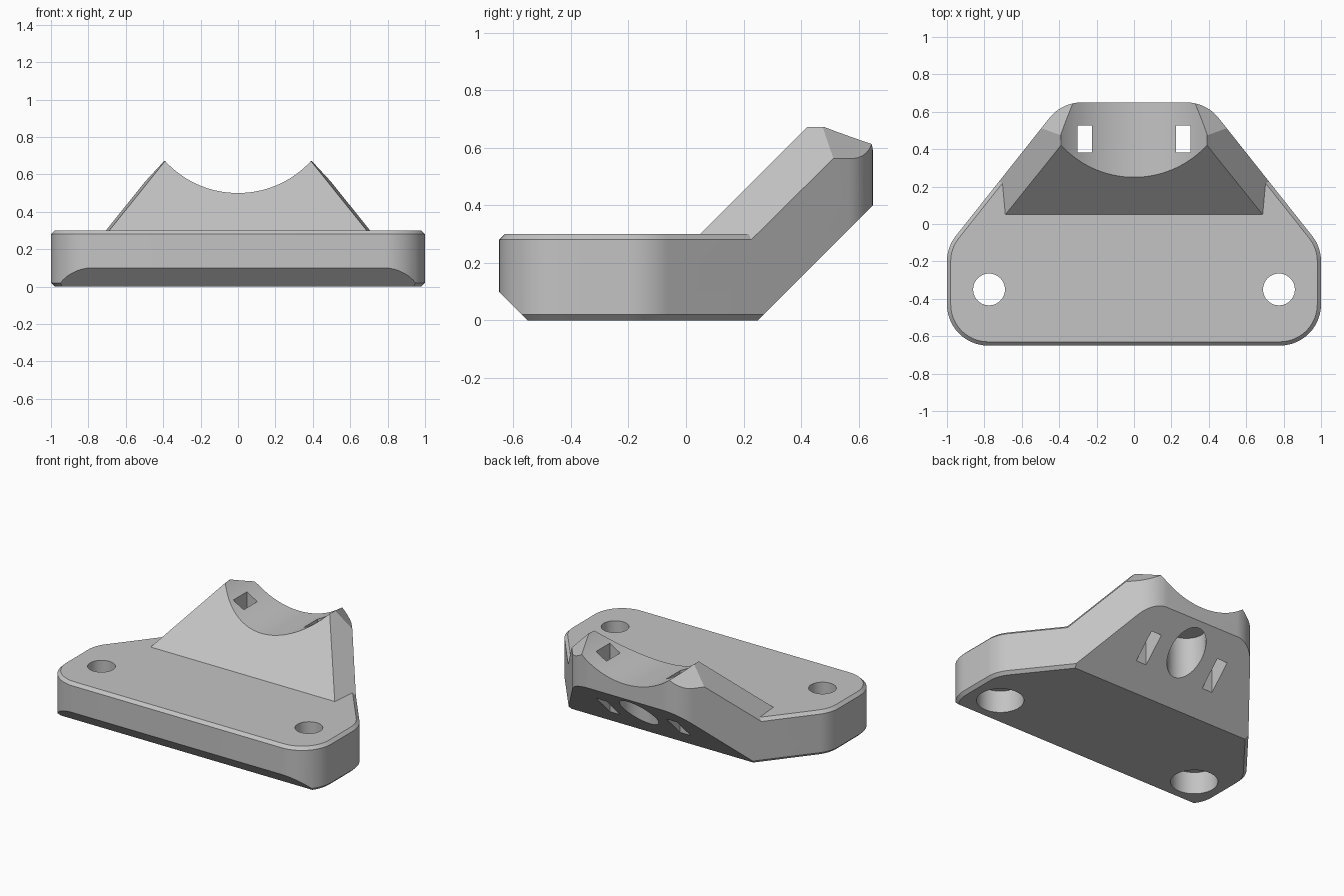
import bpy, bmesh, math
from mathutils import Vector

cube = bpy.data.objects.get("Cube")
if cube:
    bpy.data.objects.remove(cube, do_unlink=True)

grey = bpy.data.materials.new("plain_grey")
grey.use_nodes = True
grey.diffuse_color = (0.55, 0.55, 0.55, 1)
grey.node_tree.nodes["Principled BSDF"].inputs["Base Color"].default_value = grey.diffuse_color


def outline(radius, steps=12):
    """Rounded plan shape: arcs around three centres, mirrored in x."""
    lean = math.degrees(math.atan2(0.5, 0.63))
    arcs = [((0.78, -0.43), -90, 0), ((0.78, -0.2), 0, lean), ((0.28, 0.43), lean, 90)]
    half = []
    for (cx, cy), a, b in arcs:
        for i in range(steps + 1):
            t = math.radians(a + (b - a) * i / steps)
            half.append((cx + radius * math.cos(t), cy + radius * math.sin(t)))
    return half + [(-x, y) for x, y in reversed(half)]


def loft(bm, layers):
    """Skin a stack of (radius, z) outlines into a closed solid."""
    rings = [[bm.verts.new((x, y, z)) for x, y in outline(r)] for r, z in layers]
    n = len(rings[0])
    for low, high in zip(rings, rings[1:]):
        for i in range(n):
            j = (i + 1) % n
            bm.faces.new((low[i], low[j], high[j], high[i]))
    bm.faces.new(rings[0][::-1])
    bm.faces.new(rings[-1])


def trim(bm, point, normal):
    """Remove everything on the normal's side of a plane and cap the cut."""
    cut = bmesh.ops.bisect_plane(bm, geom=bm.verts[:] + bm.edges[:] + bm.faces[:],
                                 plane_co=point, plane_no=normal, clear_outer=True)
    edges = [e for e in cut["geom_cut"] if isinstance(e, bmesh.types.BMEdge) and e.is_boundary]
    if edges:
        bmesh.ops.holes_fill(bm, edges=edges, sides=0)


def trim_both_sides(bm, a, b, c):
    """Trim by the plane through three points, and by its mirror image."""
    a, b, c = Vector(a), Vector(b), Vector(c)
    n = (b - a).cross(c - a)
    if n.z < 0:
        n.negate()
    for s in (1, -1):
        trim(bm, (s * a.x, a.y, a.z), (s * n.x, n.y, n.z))


def finish(bm, name):
    bmesh.ops.remove_doubles(bm, verts=bm.verts, dist=0.0001)
    bmesh.ops.recalc_face_normals(bm, faces=bm.faces)
    mesh = bpy.data.meshes.new(name)
    bm.to_mesh(mesh)
    bm.free()
    mesh.materials.append(grey)
    obj = bpy.data.objects.new(name, mesh)
    bpy.context.collection.objects.link(obj)
    return obj


def cylinder(name, radius, location, depth, axis_y=False, sides=48):
    rot = (math.pi / 2, 0, 0) if axis_y else (0, 0, 0)
    bpy.ops.mesh.primitive_cylinder_add(vertices=sides, radius=radius, depth=depth,
                                        location=location, rotation=rot)
    bpy.context.object.name = name
    return bpy.context.object


def combine(target, tool, operation):
    mod = target.modifiers.new(tool.name, "BOOLEAN")
    mod.object, mod.operation, mod.solver = tool, operation, "EXACT"
    bpy.context.view_layer.objects.active = target
    bpy.ops.object.modifier_apply(modifier=mod.name)
    bpy.data.objects.remove(tool, do_unlink=True)


# Base plate with bevelled rims and a sloped front underside
bm = bmesh.new()
loft(bm, [(0.2, 0), (0.22, 0.02), (0.22, 0.28), (0.2, 0.3)])
trim(bm, (0, -0.55, 0), (0, -1, -1))
trim(bm, (0, 0.25, 0), (0, 1, -1))
bracket = finish(bm, "mounting_bracket")

# Leaning arm: slanted slab with tapered sides and clipped rear corners
bm = bmesh.new()
loft(bm, [(0.22, 0.15), (0.22, 0.672)])
trim(bm, (0, 0.25, 0), (0, 1, -1))
trim(bm, (0, 0.05, 0.3), (0, -1, 1))
trim_both_sides(bm, (0.68, 0.06, 0.31), (0.705, 0.235, 0.3), (0.39, 0.43, 0.672))
trim_both_sides(bm, (0.39, 0.48, 0.672), (0.48, 0.52, 0.57), (0.32, 0.65, 0.615))
combine(bracket, finish(bm, "arm"), "UNION")

# Round saddle across the top of the arm
combine(bracket, cylinder("saddle", 0.53, (0, 0.4, 1.03), 2, True, 128), "DIFFERENCE")

# Screw holes with wide recesses below, and strap slots
for s in (1, -1):
    combine(bracket, cylinder("screw_hole", 0.085, (s * 0.775, -0.35, 0.2), 1), "DIFFERENCE")
    combine(bracket, cylinder("screw_recess", 0.145, (s * 0.775, -0.35, 0), 0.3), "DIFFERENCE")
    bpy.ops.mesh.primitive_cube_add(size=1, location=(s * 0.263, 0.455, 0.4))
    slot = bpy.context.object
    slot.name = "strap_slot"
    slot.scale = (0.078, 0.145, 2)
    combine(bracket, slot, "DIFFERENCE")

# Blind round recess in the sloped underside
combine(bracket, cylinder("rear_recess", 0.12, (0, 0.5, 0.21), 0.42), "DIFFERENCE")

bracket.data.materials.clear()
bracket.data.materials.append(grey)
for p in bracket.data.polygons:
    p.material_index = 0
bpy.ops.object.select_all(action="DESELECT")
bracket.select_set(True)
bpy.context.view_layer.objects.active = bracket
bpy.ops.object.shade_smooth_by_angle(angle=math.radians(20))
